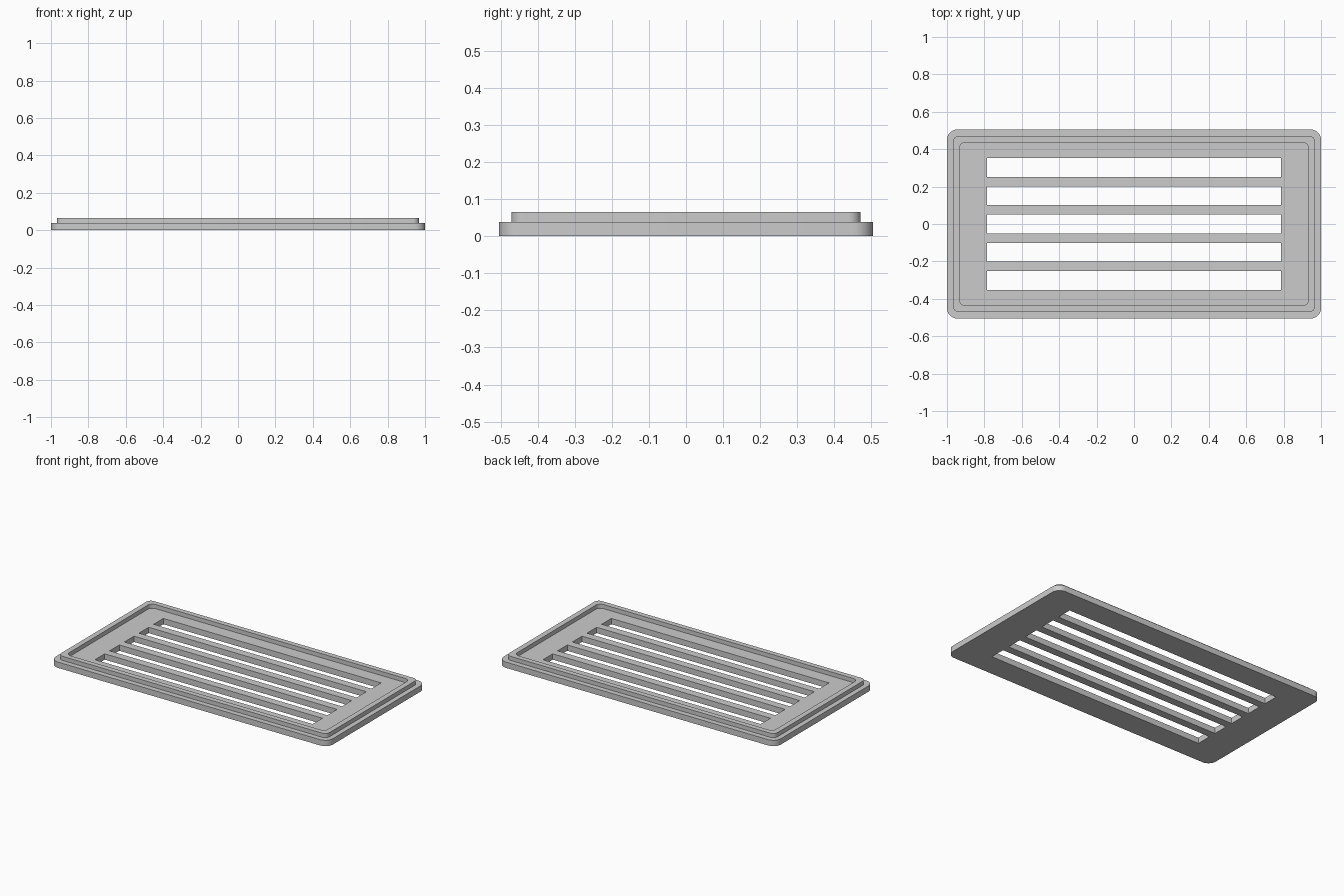
import bpy
import bmesh
from math import cos, sin, pi, radians

cube = bpy.data.objects.get("Cube")
if cube:
    bpy.data.objects.remove(cube)

grey = bpy.data.materials.new("light grey")
grey.use_nodes = True
grey.diffuse_color = (0.6, 0.6, 0.6, 1)
grey.node_tree.nodes["Principled BSDF"].inputs["Base Color"].default_value = grey.diffuse_color


def rectangle(half_x, half_y, radius=0, centre_y=0, steps=8):
    """Outline of a rectangle, with rounded corners if a radius is given."""
    points = []
    for i, (sx, sy) in enumerate([(1, 1), (-1, 1), (-1, -1), (1, -1)]):
        cx, cy = sx * (half_x - radius), sy * (half_y - radius) + centre_y
        for k in range(steps + 1 if radius else 1):
            a = (i + k / steps) * pi / 2
            points.append((cx + radius * cos(a), cy + radius * sin(a)))
    return points


def extruded(name, outlines, bottom, top):
    """Solid from a flat outline; the outlines after the first are holes."""
    curve = bpy.data.curves.new(name + "_profile", "CURVE")
    curve.dimensions = "2D"
    curve.fill_mode = "BOTH"
    curve.extrude = (top - bottom) / 2
    for outline in outlines:
        spline = curve.splines.new("POLY")
        spline.points.add(len(outline) - 1)
        for point, (x, y) in zip(spline.points, outline):
            point.co = (x, y, 0, 1)
        spline.use_cyclic_u = True
    obj = bpy.data.objects.new(name, curve)
    bpy.context.collection.objects.link(obj)
    bpy.ops.object.select_all(action="DESELECT")
    obj.select_set(True)
    bpy.context.view_layer.objects.active = obj
    bpy.ops.object.convert(target="MESH")
    obj = bpy.context.object
    obj.name = name

    # Weld the caps to the walls and lift the solid into place
    bm = bmesh.new()
    bm.from_mesh(obj.data)
    bmesh.ops.remove_doubles(bm, verts=bm.verts, dist=0.0001)
    bmesh.ops.recalc_face_normals(bm, faces=bm.faces)
    bmesh.ops.translate(bm, verts=bm.verts, vec=(0, 0, (top + bottom) / 2))
    bm.to_mesh(obj.data)
    bm.free()
    obj.data.materials.clear()
    obj.data.materials.append(grey)
    bpy.ops.object.shade_smooth_by_angle(angle=radians(30))
    return obj


# Slotted base plate
slots = [rectangle(0.785, 0.05, centre_y=0.151 * i) for i in range(-2, 3)]
extruded("base_plate", [rectangle(1, 0.505, 0.055)] + slots, 0, 0.038)

# Raised rim
extruded("raised_rim", [rectangle(0.968, 0.471, 0.033),
                        rectangle(0.933, 0.437, 0.033)], 0.038, 0.065)
